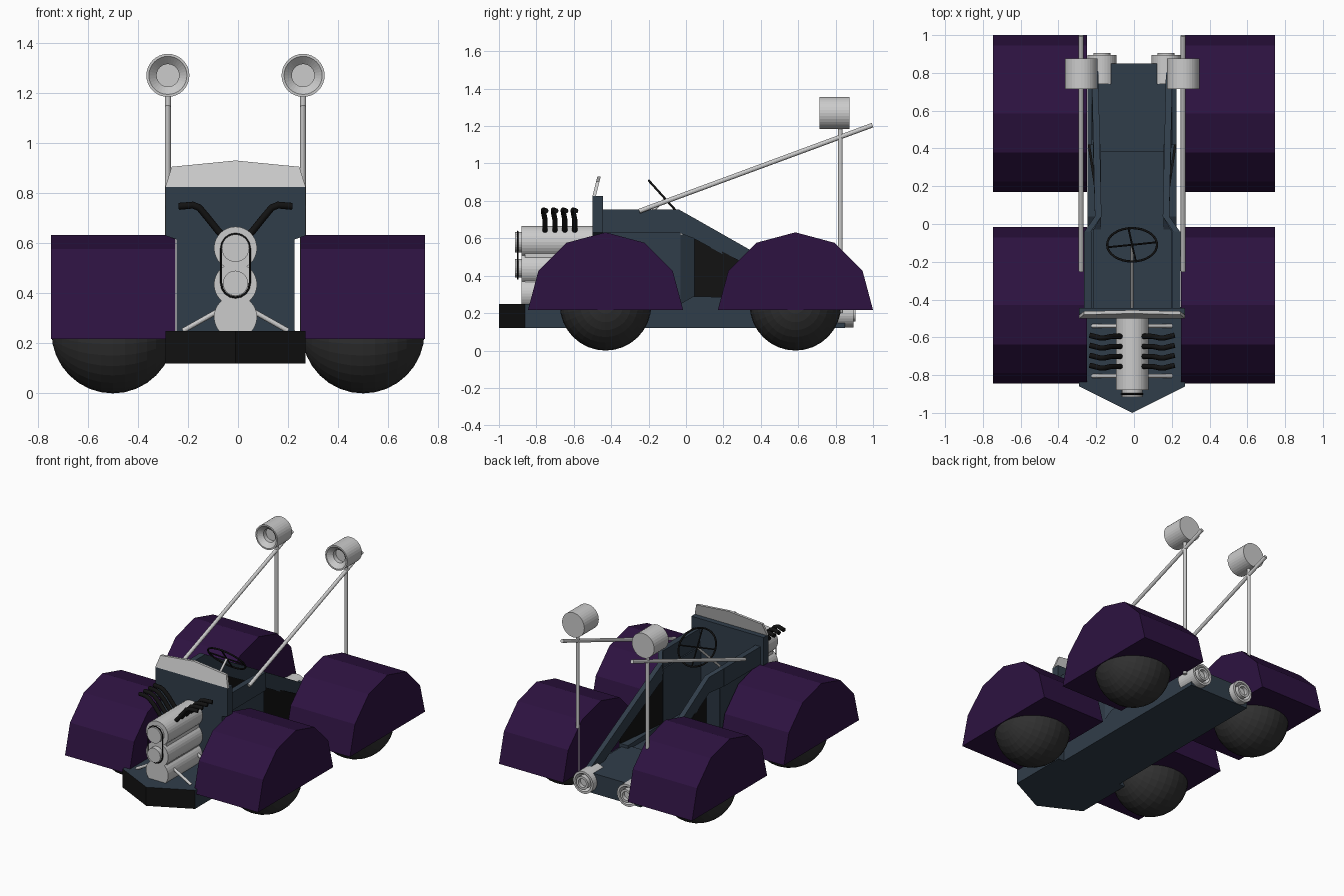
import bpy, bmesh, math
from mathutils import Vector, Matrix

if "Cube" in bpy.data.objects:
    bpy.data.objects.remove(bpy.data.objects["Cube"])

CX = -0.01  # body centre line


def material(name, rgb):
    m = bpy.data.materials.new(name)
    m.diffuse_color = (*rgb, 1)
    m.use_nodes = True
    m.node_tree.nodes["Principled BSDF"].inputs["Base Color"].default_value = m.diffuse_color
    return m


BLUE = material("slate_blue", (0.030, 0.047, 0.068))
PURPLE = material("deep_purple", (0.026, 0.006, 0.052))
BLACK = material("black", (0.006, 0.006, 0.006))
RUBBER = material("rubber", (0.03, 0.03, 0.03))


def finish(bm, name, mat=None):
    bmesh.ops.recalc_face_normals(bm, faces=bm.faces)
    me = bpy.data.meshes.new(name)
    bm.to_mesh(me)
    bm.free()
    ob = bpy.data.objects.new(name, me)
    bpy.context.collection.objects.link(ob)
    if mat:
        me.materials.append(mat)
    return ob


def prism(name, pts, axis, a, b, mat=None):
    """Extrude a 2D outline along an axis: x -> (y,z), y -> (x,z), z -> (x,y)."""
    def place(p, t):
        return {"x": (t, p[0], p[1]), "y": (p[0], t, p[1]), "z": (p[0], p[1], t)}[axis]
    bm = bmesh.new()
    lo = [bm.verts.new(place(p, a)) for p in pts]
    hi = [bm.verts.new(place(p, b)) for p in pts]
    bm.faces.new(lo)
    bm.faces.new(hi)
    for i in range(len(pts)):
        j = (i + 1) % len(pts)
        bm.faces.new((lo[i], lo[j], hi[j], hi[i]))
    return finish(bm, name, mat)


def rod(name, p, q, r, mat=None, n=12):
    p, q = Vector(p), Vector(q)
    d = q - p
    bm = bmesh.new()
    m = Matrix.Translation((p + q) / 2) @ d.to_track_quat("Z", "Y").to_matrix().to_4x4()
    bmesh.ops.create_cone(bm, cap_ends=True, segments=n, radius1=r, radius2=r, depth=d.length, matrix=m)
    return finish(bm, name, mat)


def lathe(name, prof, x, z, n=32, mat=None):
    """Spin (radius, y) points around an axis parallel to y."""
    bm = bmesh.new()
    vs = [bm.verts.new((r, y, 0)) for r, y in prof]
    es = [bm.edges.new(e) for e in zip(vs, vs[1:])]
    bmesh.ops.spin(bm, geom=vs + es, cent=(0, 0, 0), axis=(0, 1, 0), angle=2 * math.pi, steps=n)
    bmesh.ops.remove_doubles(bm, verts=bm.verts, dist=1e-5)
    bmesh.ops.translate(bm, verts=bm.verts, vec=(x, 0, z))
    return finish(bm, name, mat)


def tube(name, pts, r, mat=None, cyclic=False):
    cu = bpy.data.curves.new(name, "CURVE")
    cu.dimensions = "3D"
    cu.bevel_depth, cu.bevel_resolution, cu.use_fill_caps = r, 2, True
    sp = cu.splines.new("POLY")
    sp.points.add(len(pts) - 1)
    for s, p in zip(sp.points, pts):
        s.co = (*p, 1)
    sp.use_cyclic_u = cyclic
    if mat:
        cu.materials.append(mat)
    ob = bpy.data.objects.new(name, cu)
    bpy.context.collection.objects.link(ob)
    return ob


# Floor pan with pointed black nose, and raised rear deck
pan = prism("floor_pan", [(CX - .28, -.86), (CX, -1), (CX + .28, -.86), (CX + .28, -.44), (CX + .235, -.44),
            (CX + .235, .85), (CX - .235, .85), (CX - .235, -.44), (CX - .28, -.44)], "z", .12, .25, BLUE)
pan.data.materials.append(BLACK)
for f in pan.data.polygons:
    if f.normal.y < -.3 and f.center.y < -.8:
        f.material_index = 1
prism("rear_deck", [(CX - .215, .38), (CX + .215, .38), (CX + .215, .85), (CX - .215, .85)], "z", .245, .26, BLUE)

# Firewall and windshield
fw = [(.235, .25), (.235, .615), (.28, .63), (.28, .825)]
prism("firewall", [(CX + x, z) for x, z in fw] + [(CX - x, z) for x, z in reversed(fw)], "y", -.5, -.445, BLUE)
ws = prism("windshield", [(CX - .28, .825), (CX + .28, .825), (CX + .255, .905), (CX, .93), (CX - .255, .905)],
           "y", -.5, -.482)
for v in ws.data.vertices:
    v.co.y += (v.co.z - .825) * .25

# Cockpit sides
for s, side in ((-1, "left"), (1, "right")):
    X = lambda w: CX + s * w
    prism(side + "_upper_side", [(-.45, .63), (-.04, .63), (-.04, .755), (-.45, .755)], "x", X(.215), X(.255), BLUE)
    prism(side + "_lower_side", [(-.45, .25), (-.03, .25), (-.03, .635), (-.45, .635)], "x", X(.205), X(.232), BLUE)
    prism(side + "_pillar", [(X(.232), -.035), (X(.18), .045), (X(.165), .035), (X(.205), -.035)], "z", .25, .62, BLUE)
    rail = prism(side + "_sloped_rail", [(-.04, .755), (.04, .71), (.85, .25), (.68, .25), (.04, .6), (-.04, .63)],
                 "x", X(.18), X(.215), BLUE)
    for v in rail.data.vertices:  # rail pinches in behind the cockpit
        if v.co.y < 0:
            v.co.x += s * .038
        elif v.co.y < .1:
            v.co.x -= s * .018
    panel = prism(side + "_intake_panel", [(.04, .27), (.04, .61), (.42, .41), (.42, .27)], "x", X(.165), X(.178), BLACK)
    for v in panel.data.vertices:
        v.co.x += s * (v.co.y - .04) * .15
    prism(side + "_sill", [(-.03, .25), (.42, .25), (.42, .28), (.04, .29)], "x", X(.165), X(.235), BLUE)

    # Roll bars, posts and hollow lamps
    bx = X(.27)
    rod(side + "_roll_bar", (bx, -.25, .745), (bx, .997, 1.205), .0125)
    rod(side + "_post", (bx, .825, .2), (bx, .825, 1.2), .0125)
    lathe(side + "_lamp", [(0, .875), (.086, .875), (.086, .715), (.076, .715), (.045, .745), (.045, .775), (0, .775)],
          bx, 1.27)

    # Rear thrusters
    lathe(side + "_thruster", [(0, .74), (.077, .74), (.077, .895), (.062, .895), (.045, .865), (.045, .905),
          (.03, .905), (.03, .88), (0, .88)], s * .17, .2)

    # Wheels and half-round fenders
    for end, y in (("front", -.43), ("rear", .585)):
        arc = [(y + .415 * math.cos(a), .217 + .415 * math.sin(a)) for a in (math.pi * i / 6 for i in range(7))]
        prism(f"{side}_{end}_fender", arc, "x", s * .25, s * .747, PURPLE)
        bm = bmesh.new()
        bmesh.ops.create_uvsphere(bm, u_segments=32, v_segments=16, radius=.245,
                                  matrix=Matrix.Translation((s * .5, y, .245)) @ Matrix.Rotation(math.pi / 2, 4, "Y"))
        finish(bm, f"{side}_{end}_wheel", RUBBER)

    # Engine mounts and exhaust pipes
    for y in (-.54, -.805):
        rod(side + "_engine_mount", (X(.21), y, .25), (X(.05), y, .34), .01)
    for i in range(4):
        y = -.595 - i * .053
        tube(f"{side}_exhaust_{i}", [(X(.05), y, .63), (X(.07), y, .65), (X(.11), y, .7), (X(.145), y - .008, .742),
             (X(.17), y - .008, .752), (X(.225), y + .006, .747)], .014, BLACK)

# Engine: three stacked cylinders with pulleys and belt
for i, z in enumerate((.58, .435, .305)):
    rod(f"engine_cylinder_{i}", (CX, -.88, z), (CX, -.5, z), .086, None, 32)
prism("engine_block", [(CX - .06, .25), (CX + .06, .25), (CX + .06, .58), (CX - .06, .58)], "y", -.86, -.5)
for z, r in ((.58, .055), (.44, .05)):
    rod("pulley", (CX, -.915, z), (CX, -.87, z), r, None, 24)
belt = [(CX + .057 * math.cos(a), -.9, (.58 if i < 9 else .44) + .057 * math.sin(a))
        for i, a in enumerate([math.pi * k / 8 for k in range(9)] + [math.pi * k / 8 for k in range(8, 17)])]
tube("fan_belt", belt, .004, BLACK, True)

# Steering wheel and column
c = Vector((CX, -.11, .81))
v = Vector((0, .67, -.742))
u = Vector((1, 0, 0))
tube("steering_wheel", [c + .132 * (u * math.cos(a) + v * math.sin(a))
     for a in (2 * math.pi * i / 32 for i in range(32))], .006, BLACK, True)
for a in (.15, 1.72):
    d = .13 * (u * math.cos(a) + v * math.sin(a))
    rod("steering_spoke", c - d, c + d, .005, BLACK, 8)
rod("steering_column", c, (CX, -.45, .5), .008)
